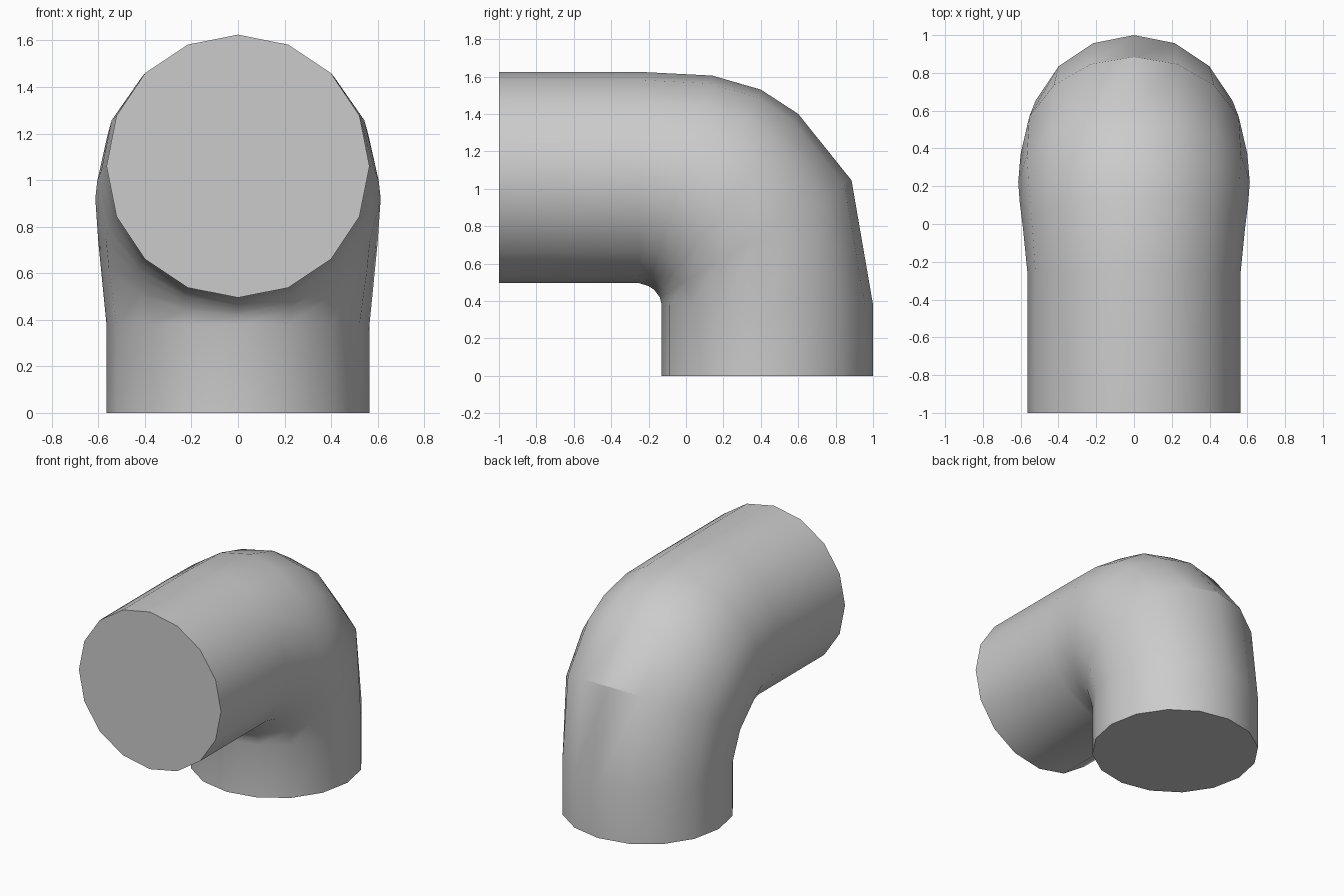
import bpy, bmesh, math
from mathutils import Vector

cube = bpy.data.objects.get("Cube")
if cube:
    bpy.data.objects.remove(cube, do_unlink=True)

SIDES = 16

# Plain grey
grey = bpy.data.materials.new("plain_grey")
grey.use_nodes = True
colour = (0.6, 0.6, 0.6, 1.0)
grey.diffuse_color = colour
grey.node_tree.nodes["Principled BSDF"].inputs["Base Color"].default_value = colour

# Cross-sections along the bend: outer (y, z), inner (y, z), half width
sections = [
    ((-1.0, 1.625), (-1.0, 0.495), 0.565),
    ((-0.25, 1.625), (-0.25, 0.495), 0.565),
    ((0.14, 1.605), (-0.20, 0.48), 0.587),
    ((0.40, 1.53), (-0.17, 0.46), 0.605),
    ((0.60, 1.40), (-0.155, 0.44), 0.613),
    ((0.885, 1.045), (-0.14, 0.42), 0.60),
    ((1.0, 0.38), (-0.13, 0.38), 0.565),
    ((1.0, 0.0), (-0.13, 0.0), 0.565),
]


def add_ring(bm, outer, inner, half_width):
    outer, inner = Vector((0, *outer)), Vector((0, *inner))
    centre, reach = (outer + inner) / 2, (outer - inner) / 2
    across = Vector((half_width, 0, 0))
    angles = [2 * math.pi * i / SIDES for i in range(SIDES)]
    return [bm.verts.new(centre + reach * math.cos(a) + across * math.sin(a))
            for a in angles]


# Elbow pipe: rings bridged into a tube with closed ends
bm = bmesh.new()
rings = [add_ring(bm, *s) for s in sections]
for a, b in zip(rings, rings[1:]):
    for i in range(SIDES):
        j = (i + 1) % SIDES
        bm.faces.new((a[i], a[j], b[j], b[i]))
bm.faces.new(rings[0])
bm.faces.new(rings[-1])
bmesh.ops.recalc_face_normals(bm, faces=bm.faces)
mesh = bpy.data.meshes.new("elbow_pipe")
bm.to_mesh(mesh)
bm.free()
mesh.materials.append(grey)
pipe = bpy.data.objects.new("elbow_pipe", mesh)
bpy.context.collection.objects.link(pipe)

# Smooth sides, crisp rims and rear crease
bpy.ops.object.select_all(action='DESELECT')
pipe.select_set(True)
bpy.context.view_layer.objects.active = pipe
bpy.ops.object.shade_smooth_by_angle(angle=math.radians(28))
